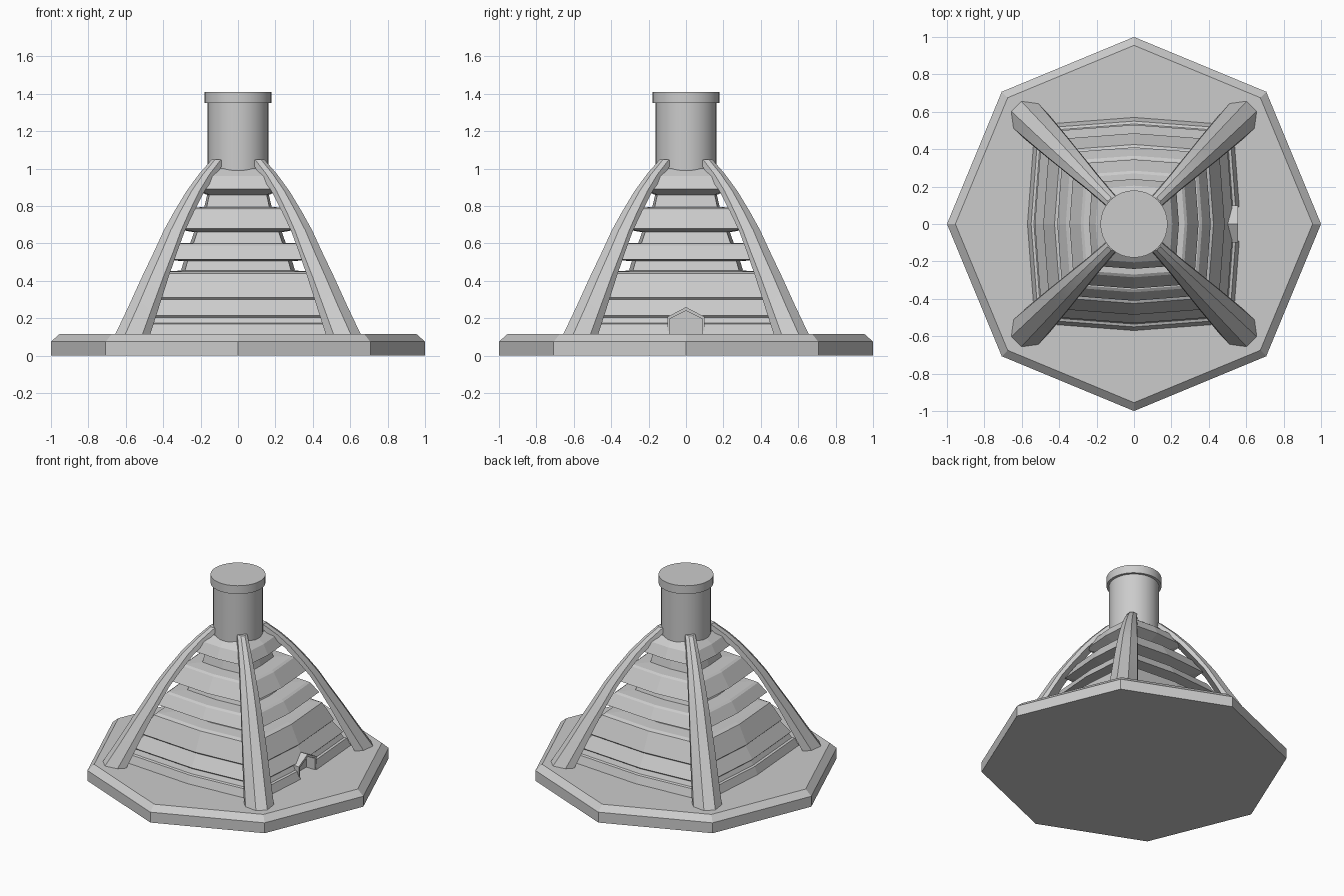
import bpy, bmesh, math

if "Cube" in bpy.data.objects:
    bpy.data.objects.remove(bpy.data.objects["Cube"])

def skin(name, rings, smooth=None):
    """Bridge equal-sized closed rings of points and cap both ends."""
    bm = bmesh.new()
    vs = [[bm.verts.new(p) for p in r] for r in rings]
    n = len(rings[0])
    for a, b in zip(vs, vs[1:]):
        for i in range(n):
            j = (i + 1) % n
            bm.faces.new((a[i], a[j], b[j], b[i]))
    bm.faces.new(vs[0][::-1])
    bm.faces.new(vs[-1])
    bmesh.ops.recalc_face_normals(bm, faces=bm.faces)
    me = bpy.data.meshes.new(name)
    bm.to_mesh(me)
    bm.free()
    ob = bpy.data.objects.new(name, me)
    bpy.context.collection.objects.link(ob)
    if smooth:
        bpy.ops.object.select_all(action='DESELECT')
        ob.select_set(True)
        bpy.context.view_layer.objects.active = ob
        bpy.ops.object.shade_smooth_by_angle(angle=math.radians(smooth))
    return ob

def ring(r, z, n=8, corner=1.0):
    """Ring of n points; every second one is scaled by corner."""
    return [(r * (corner if i % 2 else 1) * math.cos(2 * math.pi * i / n),
             r * (corner if i % 2 else 1) * math.sin(2 * math.pi * i / n), z)
            for i in range(n)]

# octagonal plinth with chamfered rim
skin("plinth", [ring(1, 0), ring(1, .075), ring(.955, .115)])

# chimney pipe and cap
skin("chimney_pipe", [ring(.163, .9, 32), ring(.163, 1.36, 32)], 30)
skin("chimney_cap", [ring(.18, 1.35, 32), ring(.18, 1.41, 32)], 30)

# stepped slat walls with deep vent grooves (radius, height)
profile = [(.575, .10), (.55, .17), (.535, .175), (.52, .205), (.53, .215),
           (.475, .30), (.485, .31), (.425, .44), (.40, .45),
           (.305, .455), (.29, .505), (.41, .515), (.365, .59), (.35, .60),
           (.255, .603), (.235, .66), (.345, .68), (.285, .78), (.27, .79),
           (.18, .795), (.165, .86), (.24, .89), (.205, .96), (.15, 1.0)]
walls = skin("slat_walls", [ring(r, z, 8, 1.315) for r, z in profile])

# doorway recess
def gable(x, w, z0, eave, peak):
    return [(x, -w, z0), (x, w, z0), (x, w, eave), (x, 0, peak), (x, -w, eave)]

cutter = skin("door_cutter", [gable(.485, .09, .105, .2, .245), gable(.7, .09, .105, .2, .245)])
cutter.hide_render = True
cutter.display_type = 'WIRE'
cut = walls.modifiers.new("door_opening", 'BOOLEAN')
cut.operation = 'DIFFERENCE'
cut.object = cutter
cut.solver = 'EXACT'

# door frame: gabled strip swept over the opening
def frame_section(y, z, iy, iz):
    return [(.487, y, z), (.556, y, z), (.556, iy, iz), (.487, iy, iz)]

skin("door_frame", [frame_section(-.1, .11, -.085, .11), frame_section(-.1, .207, -.085, .198),
                    frame_section(0, .26, 0, .24),
                    frame_section(.1, .207, .085, .198), frame_section(.1, .11, .085, .11)])

# four curved ribs: radius, height, width, ridge offset, inner depth
rib = [(.825, .10, .19, .075, .06), (.735, .26, .175, .06, .05), (.645, .42, .16, .05, .04),
       (.565, .55, .145, .045, .03), (.495, .67, .13, .04, .03), (.425, .77, .115, .035, .035),
       (.34, .88, .095, .03, .04), (.255, .97, .08, .025, .05), (.16, 1.05, .065, .025, .04)]
for k in range(4):
    a = math.pi / 4 + k * math.pi / 2
    c, s = math.cos(a), math.sin(a)
    rings = []
    for r, z, w, o, d in rib:
        sec = [(r - d, -w / 2), (r, -w / 2), (r + o, -w * .2),
               (r + o, w * .2), (r, w / 2), (r - d, w / 2)]
        rings.append([(u * c - v * s, u * s + v * c, z) for u, v in sec])
    skin(f"rib_{k + 1}", rings, 25)
